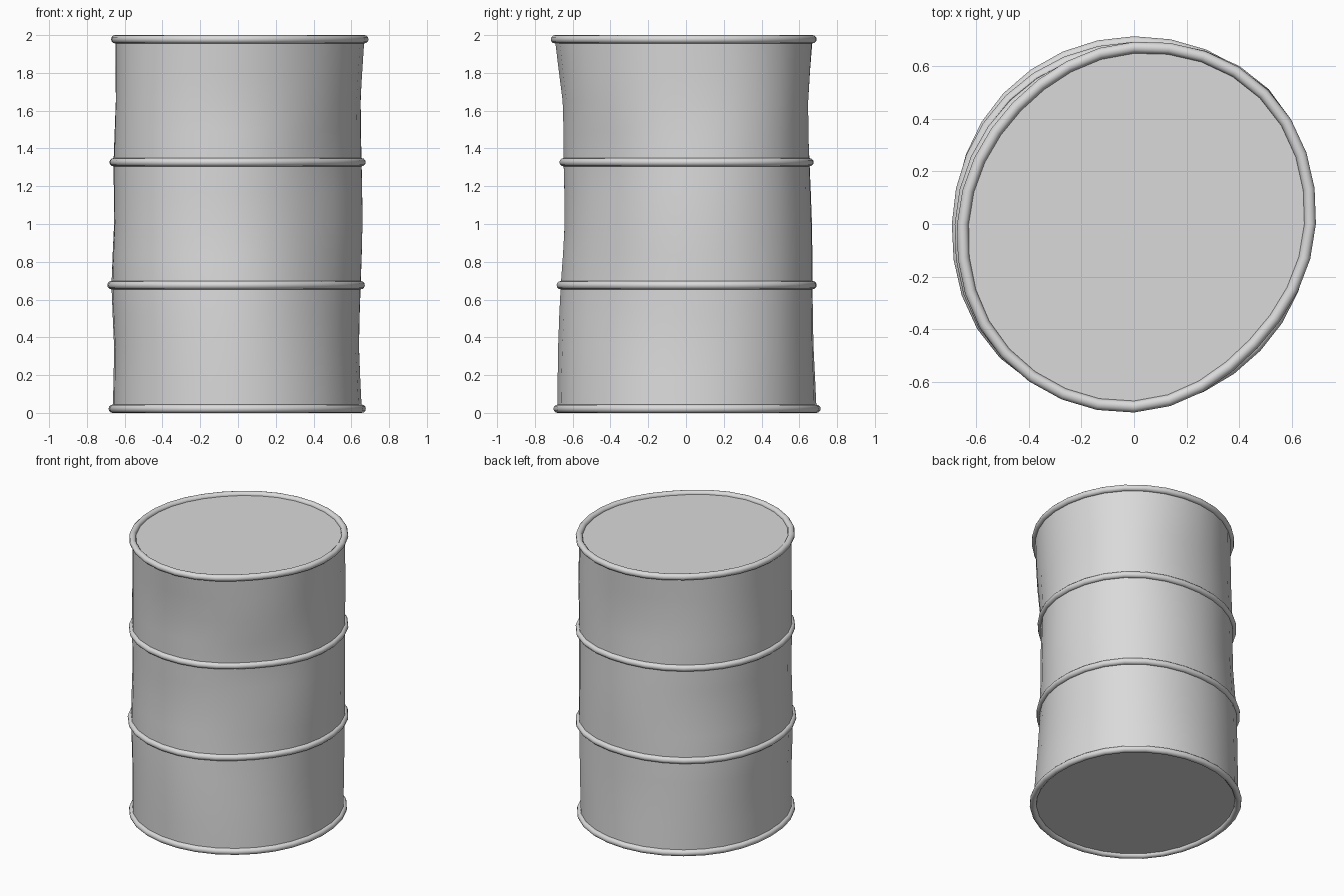
import bpy, bmesh, math
from math import pi, sin, cos

cube = bpy.data.objects.get("Cube")
if cube:
    bpy.data.objects.remove(cube)

SIDES = 32
TUBE = 0.022

# Slightly dented wall: height, then radius at E, NE, N, NW, W, SW, S, SE
LEVELS = [
    (TUBE, (.655, .693, .691, .68, .663, .691, .68, .658)),
    (0.35, (.64, .70, .675, .675, .656, .693, .677, .635)),
    (0.676, (.648, .702, .67, .668, .67, .698, .663, .612)),
    (1.0, (.659, .70, .667, .645, .656, .69, .642, .605)),
    (1.327, (.653, .70, .654, .643, .659, .691, .648, .602)),
    (1.65, (.648, .705, .645, .632, .647, .693, .653, .63)),
    (2 - TUBE, (.669, .698, .67, .63, .65, .692, .694, .643)),
]


def spline(a, b, c, d, t):
    """Catmull-Rom blend between b and c."""
    return b + 0.5 * t * (c - a + t * (2*a - 5*b + 4*c - d + t * (3*(b - c) + d - a)))


def around(radii, angle):
    i, t = divmod(angle / (2 * pi) * 8, 1)
    return spline(*(radii[(int(i) + k) % 8] for k in (-1, 0, 1, 2)), t)


def wall_radius(s, angle):
    """Radius at level position s (0 = bottom rim, 6 = top rim)."""
    last = len(LEVELS) - 1
    i = min(int(s), last - 1)
    rows = [LEVELS[min(max(i + k, 0), last)][1] for k in (-1, 0, 1, 2)]
    return spline(*(around(r, angle) for r in rows), s - i)


def level_height(s):
    i = min(int(s), len(LEVELS) - 2)
    return LEVELS[i][0] + (LEVELS[i + 1][0] - LEVELS[i][0]) * (s - i)


def wall_loop(s, out=0, up=0):
    """Ring of points following the wall, shifted outward and upward."""
    loop = []
    for k in range(SIDES):
        a = 2 * pi * k / SIDES
        r = wall_radius(s, a) + out
        loop.append((r * cos(a), r * sin(a), level_height(s) + up))
    return loop


def build(name, loops, closed, caps=False):
    """Skin a list of point loops into one smooth-shaded object."""
    bm = bmesh.new()
    rows = [[bm.verts.new(p) for p in loop] for loop in loops]
    for j in range(len(rows) if closed else len(rows) - 1):
        low, high = rows[j], rows[(j + 1) % len(rows)]
        for k in range(SIDES):
            n = (k + 1) % SIDES
            bm.faces.new((low[k], low[n], high[n], high[k]))
    if caps:
        bm.faces.new(rows[0][::-1])
        bm.faces.new(rows[-1])
    bmesh.ops.recalc_face_normals(bm, faces=bm.faces)
    mesh = bpy.data.meshes.new(name)
    bm.to_mesh(mesh)
    bm.free()
    obj = bpy.data.objects.new(name, mesh)
    bpy.context.collection.objects.link(obj)
    mesh.materials.append(steel)
    bpy.ops.object.select_all(action='DESELECT')
    obj.select_set(True)
    bpy.context.view_layer.objects.active = obj
    bpy.ops.object.shade_smooth_by_angle(angle=math.radians(40))


# Material
GREY = (0.7, 0.7, 0.7, 1)
steel = bpy.data.materials.new("grey_steel")
steel.use_nodes = True
steel.diffuse_color = GREY
steel.node_tree.nodes["Principled BSDF"].inputs["Base Color"].default_value = GREY

# Drum wall with flat lids
build("drum_body", [wall_loop(i / 2) for i in range(2 * len(LEVELS) - 1)],
      closed=False, caps=True)

# Round hoops and rims following the wall
TURNS = [2 * pi * i / 12 for i in range(12)]
for name, s in (("bottom_rim", 0), ("lower_hoop", 2), ("upper_hoop", 4), ("top_rim", 6)):
    build(name, [wall_loop(s, TUBE * cos(p), TUBE * sin(p)) for p in TURNS], closed=True)
